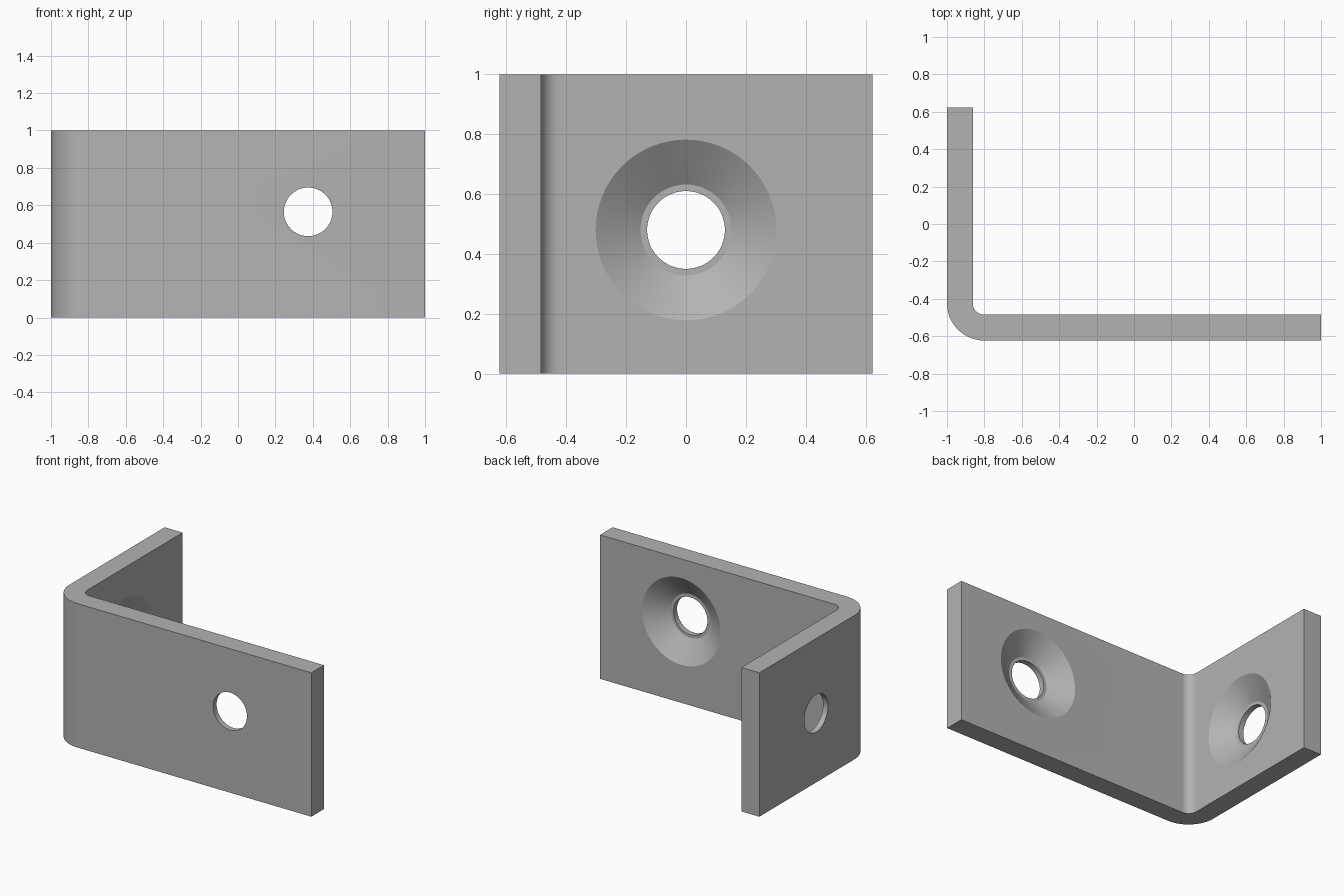
import bpy, bmesh, math
from mathutils import Matrix, Vector

if "Cube" in bpy.data.objects:
    bpy.data.objects.remove(bpy.data.objects["Cube"], do_unlink=True)

L, F, B = -1.0, -0.623, 0.623      # left-hand, front and back limits
T, R_OUT, R_IN = 0.138, 0.20, 0.062  # plate thickness and bend radii
HEIGHT = 1.0

steel = bpy.data.materials.new("steel_grey")
steel.use_nodes = True
grey = (0.45, 0.45, 0.45, 1)
steel.diffuse_color = grey
steel.node_tree.nodes["Principled BSDF"].inputs["Base Color"].default_value = grey


def make_object(name, bm):
    bmesh.ops.recalc_face_normals(bm, faces=bm.faces)
    mesh = bpy.data.meshes.new(name)
    bm.to_mesh(mesh)
    bm.free()
    mesh.materials.append(steel)
    obj = bpy.data.objects.new(name, mesh)
    bpy.context.collection.objects.link(obj)
    return obj


def bend(radius, steps=16):
    """Quarter arc from the side plate round to the front plate."""
    cx, cy = L + R_OUT, F + R_OUT
    angles = [math.pi + math.pi / 2 * i / steps for i in range(steps + 1)]
    return [(cx + radius * math.cos(a), cy + radius * math.sin(a)) for a in angles]


# Bent plate: L-shaped outline extruded upwards
outline = [(L, B)] + bend(R_OUT) + [(1, F), (1, F + T)] + bend(R_IN)[::-1] + [(L + T, B)]
bm = bmesh.new()
base = bm.faces.new([bm.verts.new((x, y, 0)) for x, y in outline])
top = bmesh.ops.extrude_face_region(bm, geom=[base])["geom"]
bmesh.ops.translate(bm, vec=(0, 0, HEIGHT),
                    verts=[v for v in top if isinstance(v, bmesh.types.BMVert)])
bracket = make_object("angle_bracket", bm)


def countersink(name, centre, axis):
    """Turned cutter: axis points from the outer face to the inner face."""
    profile = [(0, -0.1), (0.13, -0.1), (0.13, 0.038), (0.152, 0.038),
               (0.302, T), (0.302, T + 0.1), (0, T + 0.1)]
    bm = bmesh.new()
    verts = [bm.verts.new((r, 0, z)) for r, z in profile]
    edges = [bm.edges.new(pair) for pair in zip(verts, verts[1:])]
    bmesh.ops.spin(bm, geom=verts + edges, cent=(0, 0, 0), axis=(0, 0, 1),
                   angle=math.tau, steps=64, use_duplicate=False)
    bmesh.ops.remove_doubles(bm, verts=bm.verts, dist=0.0001)
    turn = Vector((0, 0, 1)).rotation_difference(Vector(axis)).to_matrix().to_4x4()
    bm.transform(Matrix.Translation(centre) @ turn)
    cutter = make_object(name, bm)
    cutter.hide_render = True
    return cutter


# Screw holes, widened on the inner faces
cutters = [countersink("front_hole_cutter", (0.375, F, 0.565), (0, 1, 0)),
           countersink("side_hole_cutter", (L, 0, 0.48), (1, 0, 0))]
bpy.ops.object.select_all(action="DESELECT")
bpy.context.view_layer.objects.active = bracket
bracket.select_set(True)
for cutter in cutters:
    mod = bracket.modifiers.new(cutter.name, "BOOLEAN")
    mod.operation = "DIFFERENCE"
    mod.solver = "EXACT"
    mod.object = cutter
    bpy.ops.object.modifier_apply(modifier=mod.name)
    bpy.data.objects.remove(cutter, do_unlink=True)

bpy.ops.object.shade_smooth_by_angle(angle=math.radians(25))
